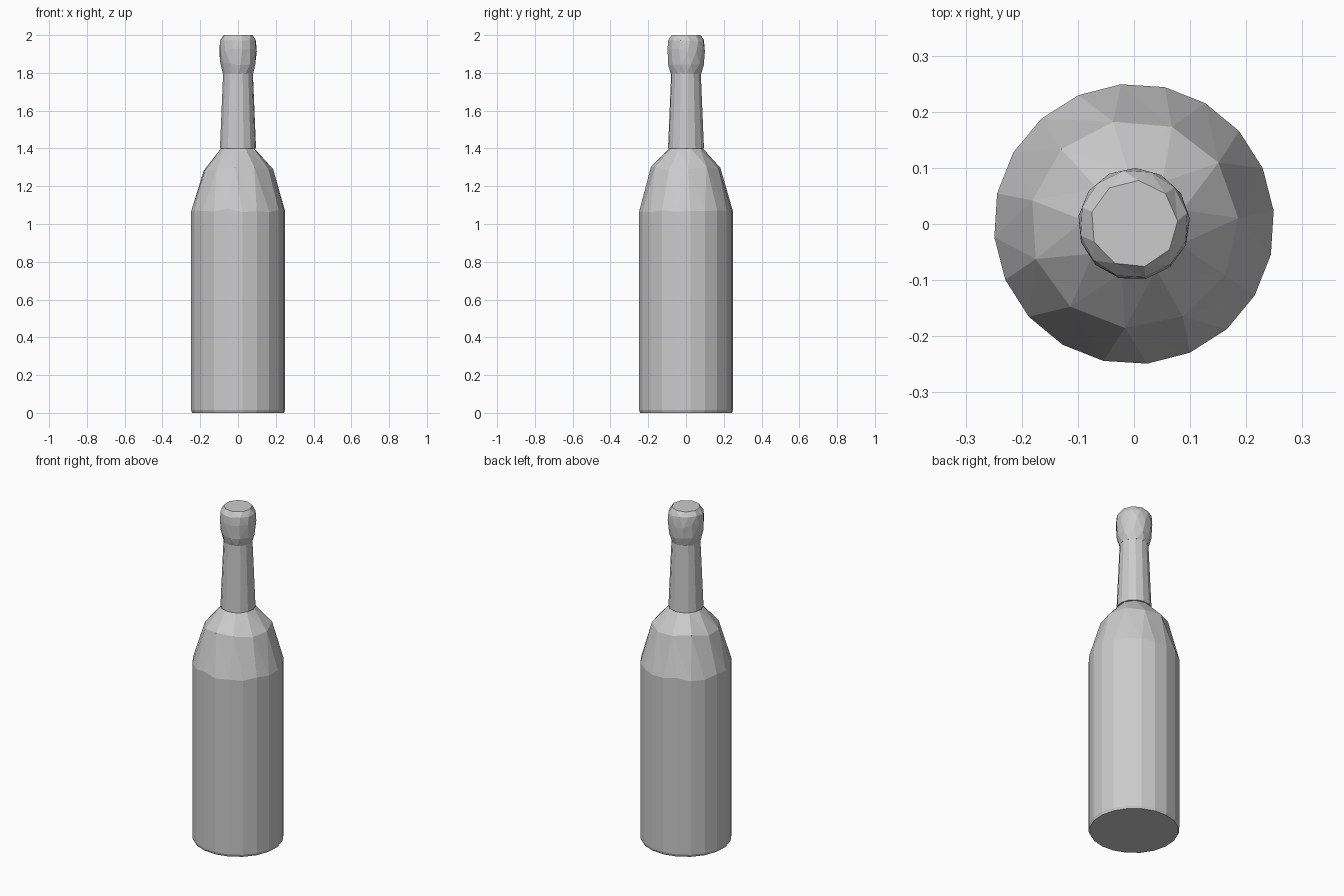
import bpy, bmesh, math, random

random.seed(4)
cube = bpy.data.objects.get("Cube")
if cube:
    bpy.data.objects.remove(cube)

grey = bpy.data.materials.new("plain_grey")
grey.use_nodes = True
colour = (0.6, 0.6, 0.6, 1)
grey.diffuse_color = colour
grey.node_tree.nodes["Principled BSDF"].inputs["Base Color"].default_value = colour


def ring(bm, sides, radius, z, turn=0, wobble=0):
    """One loop of corners, with a little hand-hewn height variation."""
    verts = []
    for i in range(sides):
        a = math.tau * (i + turn) / sides
        verts.append(bm.verts.new((radius * math.cos(a), radius * math.sin(a),
                                   z + random.uniform(-wobble, wobble))))
    return verts


def join(bm, low, high, turn_low, turn_high):
    """Bridge two loops, which may have different corner counts."""
    n, m = len(low), len(high)
    if n == m and turn_low == turn_high:
        for i in range(n):
            k = (i + 1) % n
            bm.faces.new((low[i], low[k], high[k], high[i]))
        return
    i = j = 0
    while i < n or j < m:
        a, b = low[i % n], high[j % m]
        if j == m or (i < n and (i + 1 + turn_low) / n <= (j + 1 + turn_high) / m):
            bm.faces.new((a, low[(i + 1) % n], b))
            i += 1
        else:
            bm.faces.new((a, high[(j + 1) % m], b))
            j += 1


def lathe(name, profile):
    """Stack rings of (sides, radius, z, turn, wobble) and cap both ends."""
    bm = bmesh.new()
    loops = [ring(bm, *p) for p in profile]
    for k in range(len(loops) - 1):
        join(bm, loops[k], loops[k + 1], profile[k][3], profile[k + 1][3])
    bm.faces.new(loops[0][::-1])
    bm.faces.new(loops[-1])
    bmesh.ops.recalc_face_normals(bm, faces=bm.faces)
    mesh = bpy.data.meshes.new(name)
    bm.to_mesh(mesh)
    bm.free()
    mesh.materials.append(grey)
    obj = bpy.data.objects.new(name, mesh)
    bpy.context.collection.objects.link(obj)
    return obj


# Cylindrical body and faceted shoulder
lathe("bottle_body", [
    (20, 0.244, 0.0, 0.3, 0),
    (20, 0.25, 0.015, 0.3, 0),
    (20, 0.25, 1.07, 0.3, 0.012),
    (11, 0.186, 1.295, 0.1, 0.015),
    (9, 0.09, 1.4, 0.4, 0),
])

# Tapered neck
lathe("bottle_neck", [
    (14, 0.096, 1.4, 0.2, 0),
    (14, 0.079, 1.8, 0.2, 0),
])

# Rounded, rough-cut stopper
lathe("bottle_stopper", [
    (12, 0.08, 1.795, 0, 0),
    (11, 0.095, 1.85, 0.5, 0.012),
    (13, 0.1, 1.92, 0.2, 0.012),
    (12, 0.097, 1.97, 0.4, 0.006),
    (9, 0.078, 2.0, 0.1, 0),
])
